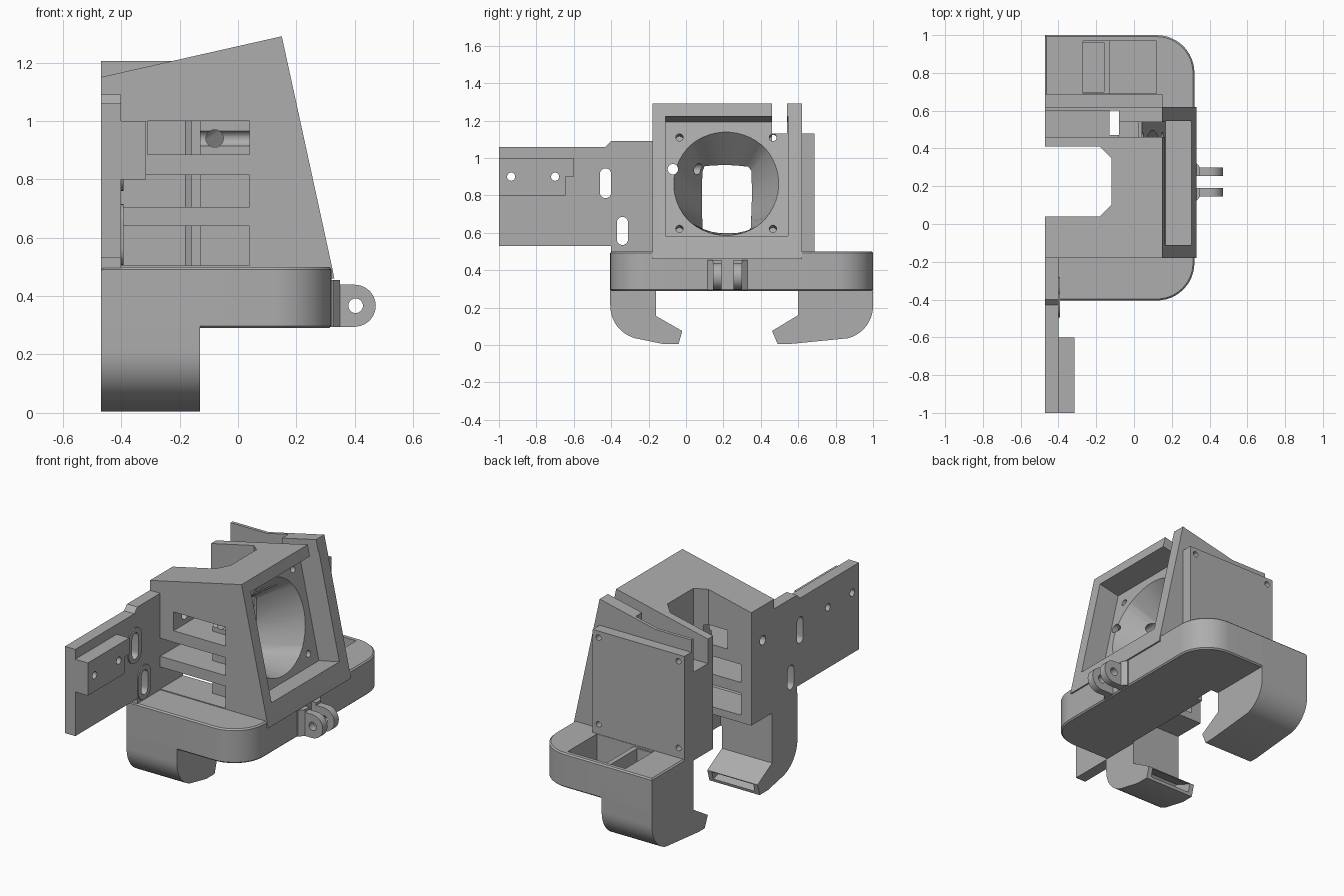
import bpy, bmesh, math
from mathutils import Matrix, Vector

if "Cube" in bpy.data.objects:
    bpy.data.objects.remove(bpy.data.objects["Cube"], do_unlink=True)

grey = bpy.data.materials.new("plain grey")
grey.use_nodes = True
COLOUR = (0.42, 0.42, 0.42, 1)
grey.diffuse_color = COLOUR
grey.node_tree.nodes["Principled BSDF"].inputs["Base Color"].default_value = COLOUR

ORDER = {"x": lambda p, q, a: (a, p, q),
         "y": lambda p, q, a: (p, a, q),
         "z": lambda p, q, a: (p, q, a)}


def loft(name, ring_a, ring_b):
    """Closed solid between two matching rings of points."""
    bm = bmesh.new()
    a = [bm.verts.new(v) for v in ring_a]
    b = [bm.verts.new(v) for v in ring_b]
    bm.faces.new(a)
    bm.faces.new(b)
    for i in range(len(a)):
        j = (i + 1) % len(a)
        bm.faces.new((a[i], a[j], b[j], b[i]))
    bmesh.ops.recalc_face_normals(bm, faces=bm.faces)
    mesh = bpy.data.meshes.new(name)
    bm.to_mesh(mesh)
    bm.free()
    mesh.materials.append(grey)
    obj = bpy.data.objects.new(name, mesh)
    bpy.context.collection.objects.link(obj)
    return obj


def prism(name, pts, axis, lo, hi, matrix=Matrix()):
    f = ORDER[axis]
    return loft(name, [matrix @ Vector(f(p, q, lo)) for p, q in pts],
                [matrix @ Vector(f(p, q, hi)) for p, q in pts])


def box(name, x0, x1, y0, y1, z0, z1, matrix=Matrix()):
    return prism(name, [(x0, y0), (x1, y0), (x1, y1), (x0, y1)], "z", z0, z1, matrix)


def arc(cx, cy, r, start, end, n=12):
    return [(cx + r * math.cos(math.radians(start + (end - start) * i / n)),
             cy + r * math.sin(math.radians(start + (end - start) * i / n)))
            for i in range(n + 1)]


def circle(cx, cy, r, n=24):
    return arc(cx, cy, r, 0, 360, n)[:-1]


def stadium(cy, z0, z1, r):
    return arc(cy, z1 - r, r, 0, 180) + arc(cy, z0 + r, r, 180, 360)


def cut(obj, cutters):
    """Subtract the cutters, bake the result, remove the cutters."""
    for c in cutters:
        c.hide_render = True
        mod = obj.modifiers.new("cut", "BOOLEAN")
        mod.operation, mod.solver, mod.object = "DIFFERENCE", "EXACT", c
    graph = bpy.context.evaluated_depsgraph_get()
    mesh = bpy.data.meshes.new_from_object(obj.evaluated_get(graph))
    obj.modifiers.clear()
    obj.data = mesh
    for c in cutters:
        bpy.data.objects.remove(c, do_unlink=True)


# Base tray with two rounded corners
outline = [(-.47, -.405)] + arc(.12, -.205, .2, -90, 0) + arc(.12, .8, .2, 0, 90) + [(-.47, 1)]
base = prism("base_tray", outline, "z", .29, .5)
bevel = base.modifiers.new("edge", "BEVEL")
bevel.width, bevel.segments = .008, 1
cut(base, [box("c", -.6, -.12, -.16, .6, .2, .6),
           box("c", -.2, -.08, .47, .6, .2, .6),
           box("c", -.27, .12, .69, .97, .33, .6),
           box("c", -.27, -.16, .7, .96, .2, .4)])

# Curved outlet hooks below the tray, with mouths facing inward
front_hook = prism("front_hook", [(-.16, .49), (-.405, .49)] + arc(-.225, .21, .18, 180, 255)
                   + [(-.12, .005), (-.04, .005), (-.02, .075), (-.16, .155)], "x", -.47, -.13)
cut(front_hook, [prism("c", [(-.025, .02), (-.01, .065), (-.14, .12), (-.2, .07)], "x", -.44, -.16)])
back_hook = prism("back_hook", [(.6, .49), (1, .49)] + arc(.82, .21, .18, 0, -75)
                  + [(.55, .005), (.49, .005), (.46, .075), (.6, .16)], "x", -.47, -.13)
cut(back_hook, [prism("c", [(.475, .02), (.45, .065), (.59, .13), (.65, .07)], "x", -.44, -.16),
                box("c", -.27, -.16, .7, .96, .14, .6)])

# Tower with sloping front and top
tower = prism("fan_tower", [(-.47, .46), (.33, .46), (.322, .5), (.15, 1.29), (-.47, 1.15)],
              "y", -.18, .62)
tilt = Matrix.Translation((.235, .215, .895)) @ Matrix.Rotation(-math.atan2(.17, .79), 4, "Y")
cutters = [
    prism("c", [(-.6, .04), (-.18, .04), (-.12, .1), (-.12, .35), (-.18, .41), (-.6, .41)],
          "z", .3, 1.5),
    box("c", -.14, .3, -.325, .33, -.32, .335, tilt),
    box("c", -.6, .4, .46, .54, 1.13, 1.5),
    box("c", -.6, -.08, .46, .6, 1.0, 1.5),
    box("c", -.08, .02, .46, .54, .52, 1.5),
    box("c", -.13, -.08, .47, .6, .3, 1.1),
    prism("c", circle(-.07, .94, .028), "x", -.6, .3),
    prism("c", circle(-.08, .94, .03), "y", -.3, .1),
]
# Fan duct from a round inlet to a rectangular outlet
ring = [(math.cos(t), math.sin(t)) for t in [2 * math.pi * (i + .5) / 48 for i in range(48)]]
cutters.append(loft("c", [tilt @ Vector((-.125, .29 * c, .29 * s)) for c, s in ring],
                    [(-.14, .215 + .125 * c / max(abs(c), abs(s)),
                      .77 + .17 * s / max(abs(c), abs(s))) for c, s in ring]))
# Fan screw holes
for y in (-.25, .25):
    for z in (-.25, .25):
        cutters.append(prism("c", circle(y, z, .02, 16), "x", -.2, -.1, tilt))
# Three vent slots in the front wall
for z0, z1, x0 in ((.505, .64, -.4), (.705, .815, -.4), (.885, 1.0, -.31)):
    cutters.append(box("c", x0, -.13, -.3, .06, z0, z1))
    cutters.append(box("c", -.14, .04, -.3, -.06, z0, z1))
cut(tower, cutters)

# Raised corner of the back wall
prism("wall_ear", [(-.47, 1.1), (-.22, 1.1), (-.22, 1.205), (-.47, 1.205)], "y", .6, .62)

# Blower mounting plate behind the tower
blower = box("blower_plate", -.47, .15, .61, .687, .49, 1.13)
cut(blower, [prism("c", circle(x, z, .017, 16), "y", .65, .8)
             for x in (-.43, .11) for z in (.56, 1.09)])

# Side mounting plate, bosses and sensor block
plate = prism("side_plate", [(-1, .53), (-1, 1.06), (-.43, 1.06), (-.4, 1.09), (-.17, 1.09),
                             (-.17, .49), (-.4, .49), (-.4, .53)], "x", -.47, -.4)
block = prism("sensor_block", [(-1, .8), (-.645, .8), (-.645, .9), (-.6, .9), (-.6, 1), (-1, 1)],
              "x", -.41, -.315)
bosses = [prism("slot_boss", stadium(y, z0, z1, r), "x", -.41, -.393)
          for y, z0, z1, r in ((-.43, .76, .975, .065), (-.34, .505, .715, .06))]


def plate_holes():
    slots = [prism("c", stadium(y, z0, z1, .03), "x", -.6, -.3)
             for y, z0, z1 in ((-.43, .785, .945), (-.34, .535, .685))]
    return slots + [prism("c", circle(y, .9, .022), "x", -.6, -.2) for y in (-.935, -.7)]


for part in [plate, block] + bosses:
    cut(part, plate_holes())

# Hinge ears on the front of the tray
for y0, y1, f0, f1 in ((.145, .19, .115, .19), (.255, .3, .255, .33)):
    ear = prism("hinge_ear", [(.31, .295)] + arc(.4, .367, .072, -90, 90) + [(.31, .439)],
                "y", y0, y1)
    cut(ear, [prism("c", circle(.403, .367, .025), "y", 0, .5)])
    prism("hinge_root", [(.31, f0), (.325, f0), (.35, max(f0, y0)), (.35, min(f1, y1)),
                         (.325, f1), (.31, f1)], "z", .295, .455)

# Smooth the curved walls, keep edges sharp
bpy.ops.object.select_all(action="DESELECT")
for o in bpy.context.collection.objects:
    if o.type == "MESH" and grey.name in o.data.materials:
        o.select_set(True)
        bpy.context.view_layer.objects.active = o
bpy.ops.object.shade_smooth_by_angle(angle=math.radians(30))
